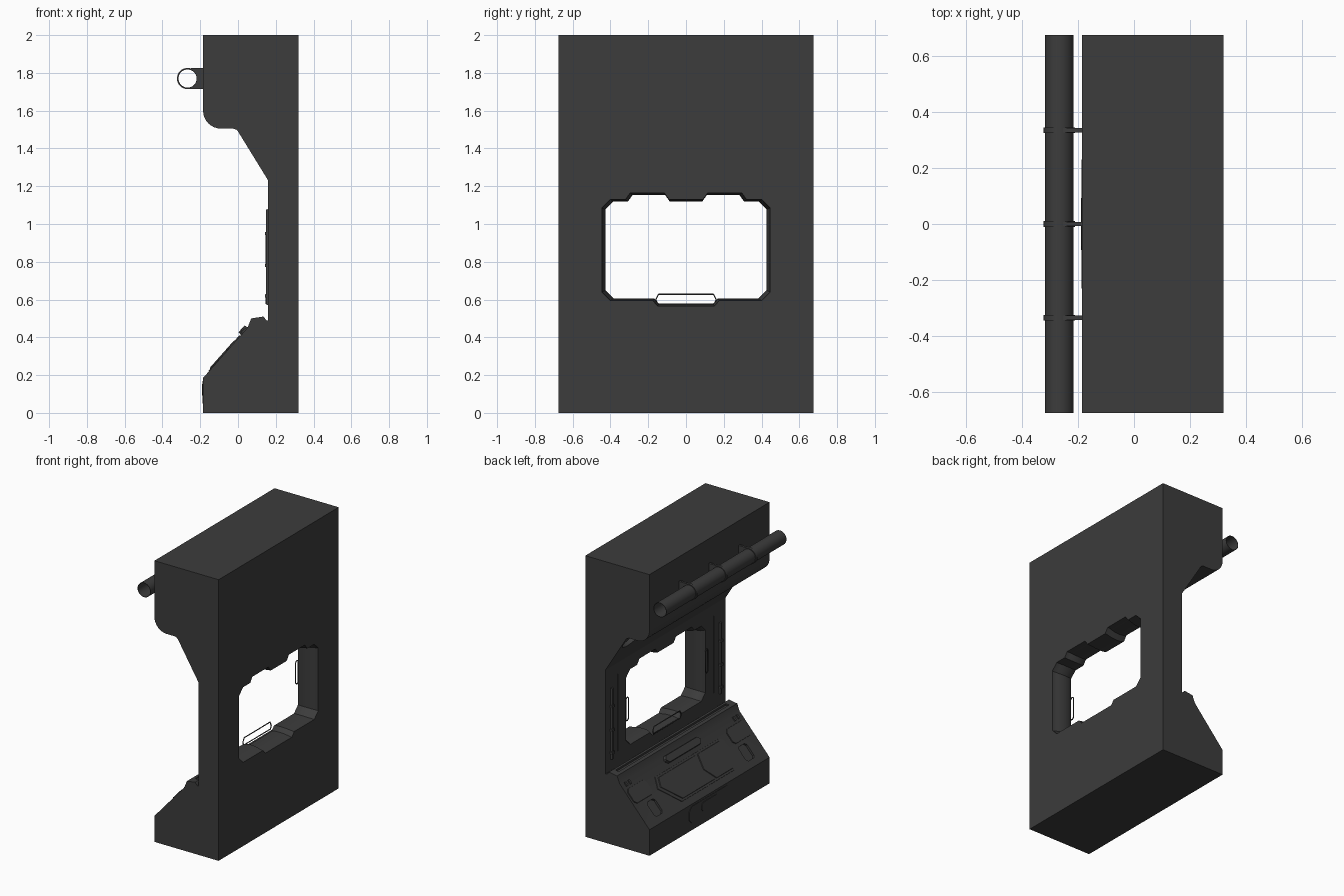
import bpy, bmesh
from math import sin, cos, pi, tau, radians
from mathutils import Vector

if "Cube" in bpy.data.objects:
    bpy.data.objects.remove(bpy.data.objects["Cube"])

dark = bpy.data.materials.new("dark_grey")
dark.diffuse_color = (0.045, 0.045, 0.045, 1)
dark.use_nodes = True
dark.node_tree.nodes["Principled BSDF"].inputs["Base Color"].default_value = dark.diffuse_color


def finish(bm, name, smooth=True):
    bmesh.ops.recalc_face_normals(bm, faces=bm.faces)
    me = bpy.data.meshes.new(name)
    bm.to_mesh(me)
    bm.free()
    ob = bpy.data.objects.new(name, me)
    bpy.context.collection.objects.link(ob)
    me.materials.append(dark)
    if smooth:
        shade(ob)
    return ob


def select(ob):
    bpy.ops.object.select_all(action='DESELECT')
    ob.select_set(True)
    bpy.context.view_layer.objects.active = ob


def shade(ob):
    select(ob)
    bpy.ops.object.shade_smooth_by_angle(angle=radians(30))


def loft(name, rings, closed=False):
    """Skin equal-length rings; cap the ends unless the rings form a closed loop."""
    bm = bmesh.new()
    vs = [[bm.verts.new(p) for p in r] for r in rings]
    n = len(rings[0])
    pairs = list(zip(vs, vs[1:])) + ([(vs[-1], vs[0])] if closed else [])
    for a, b in pairs:
        for i in range(n):
            bm.faces.new((a[i], a[(i + 1) % n], b[(i + 1) % n], b[i]))
    if not closed:
        bm.faces.new(vs[0])
        bm.faces.new(vs[-1])
    return finish(bm, name)


def prism(name, pts, frame, low, high, inset=0.0):
    """Extrude a 2D outline along the frame normal, optionally tapering the top."""
    o, u, v = (Vector(a) for a in frame)
    n = u.cross(v)
    cx = sum(p[0] for p in pts) / len(pts)
    cy = sum(p[1] for p in pts) / len(pts)

    def sh(a, c):
        return a - inset * ((a > c) - (a < c))
    return loft(name, [[o + u * a + v * b + n * low for a, b in pts],
                       [o + u * sh(a, cx) + v * sh(b, cy) + n * high for a, b in pts]])


def rect(a0, a1, b0, b1, c=0.0):
    if not c:
        return [(a0, b0), (a1, b0), (a1, b1), (a0, b1)]
    return [(a0 + c, b0), (a1 - c, b0), (a1, b0 + c), (a1, b1 - c),
            (a1 - c, b1), (a0 + c, b1), (a0, b1 - c), (a0, b0 + c)]


def cut(target, cutter):
    cutter.hide_render = True
    m = target.modifiers.new("cut", 'BOOLEAN')
    m.object, m.solver, m.operation = cutter, 'EXACT', 'DIFFERENCE'
    select(target)
    bpy.ops.object.modifier_apply(modifier=m.name)
    bpy.data.objects.remove(cutter)


def wire(name, pts, r=0.004):
    cu = bpy.data.curves.new(name, 'CURVE')
    cu.dimensions, cu.bevel_depth, cu.bevel_resolution = '3D', r, 1
    sp = cu.splines.new('POLY')
    sp.points.add(len(pts) - 1)
    for p, co in zip(sp.points, pts):
        p.co = (*co, 1)
    sp.use_cyclic_u = True
    ob = bpy.data.objects.new(name, cu)
    bpy.context.collection.objects.link(ob)
    cu.materials.append(dark)
    select(ob)
    bpy.ops.object.convert(target='MESH')


def ring(name, x, z, ro, ri, y0, y1, seg=32):
    rings = [[(x + r * cos(k), y, z + r * sin(k)) for r, y in
              ((ro, y0), (ro, y1), (ri, y1), (ri, y0))]
             for k in (tau * i / seg for i in range(seg))]
    return loft(name, rings, closed=True)


# Reference planes: wall side, sloped console, vertical panel, kick plate, overhang slope
SIDE = ((0, 0, 0), (1, 0, 0), (0, 0, 1))
sl = Vector((0.235, 0, 0.265)).normalized()
CONSOLE = ((-0.185, 0, 0.185), (0, -1, 0), sl)
WALL = ((0.16, 0, 0), (0, -1, 0), (0, 0, 1))
KICK = ((-0.185, 0, 0), (0, -1, 0), (0, 0, 1))
OVER = ((0, 0, 1.49), (0, -1, 0), Vector((-0.16, 0, 0.26)).normalized())

# Wall body from its side profile
profile = [(0.32, 0), (0.32, 2), (-0.185, 2)]
profile += [(-0.09 - 0.095 * cos(a), 1.6 - 0.095 * sin(a)) for a in (pi / 2 * i / 8 for i in range(9))]
profile += [(-0.025, 1.505), (-0.01, 1.50), (0, 1.49), (0.16, 1.23), (0.16, 0.49), (0.15, 0.49),
            (0.135, 0.51), (0.07, 0.50), (0.05, 0.45), (-0.185, 0.185), (-0.185, 0)]
wall = prism("wall_body", profile, SIDE, -0.675, 0.675)

# Notched window tunnel, pinched in the middle
half = [(0.09, 1.13), (0.115, 1.165), (0.295, 1.165), (0.32, 1.13), (0.40, 1.13), (0.445, 1.085),
        (0.445, 0.64), (0.40, 0.595), (0.175, 0.595), (0.15, 0.565)]
outline = half + [(-y, z) for y, z in reversed(half)]
steps = [(0.35, 1), (0.31, 1), (0.285, 0.985), (0.26, 0.968), (0.22, 0.96),
         (0.19, 0.968), (0.17, 0.985), (0.155, 1.01), (0.10, 1.01)]
cut(wall, loft("window_cutter", [[(x, y * s, 0.865 + (z - 0.865) * s) for y, z in outline]
                                 for x, s in steps]))

# Pockets, seams and lip slot
for s in (-1, 1):
    def span(a, b):
        return sorted((s * a, s * b))
    lens = [(s * 0.57 + 0.085 * cos(k), -0.07 + 0.05 * sin(k)) for k in (tau * i / 16 for i in range(16))]
    cut(wall, prism("lamp_pocket_cutter", lens, OVER, -0.03, 0.05))
    cut(wall, prism("console_notch_cutter", rect(*span(0.47, 0.56), 0.05, 0.16, 0.015), CONSOLE, -0.015, 0.05))
    cut(wall, prism("wall_seam_cutter", rect(*span(0.535, 0.543), 0.60, 1.15), WALL, -0.006, 0.03))
cut(wall, prism("lip_slot_cutter", [(0.095, 0.495), (0.12, 0.495), (0.12, 0.53), (0.095, 0.53)],
                SIDE, -0.62, 0.62))
shade(wall)

# Raised console panels, split by a kinked gap
prism("console_base_plate", [(-0.40, 0.20), (-0.27, 0.045), (0.33, 0.045), (0.395, 0.12),
                             (0.395, 0.25), (0.36, 0.275), (-0.36, 0.275)], CONSOLE, -0.01, 0.004, 0.003)
prism("console_left_panel", [(-0.37, 0.20), (-0.25, 0.06), (0.11, 0.06), (0.05, 0.15),
                             (0.08, 0.26), (-0.34, 0.26)], CONSOLE, 0, 0.009, 0.003)
prism("console_right_panel", [(0.13, 0.06), (0.32, 0.06), (0.375, 0.125), (0.375, 0.24),
                              (0.35, 0.26), (0.10, 0.26), (0.07, 0.15)], CONSOLE, 0, 0.009, 0.003)
prism("console_top_box", rect(-0.2, 0.2, 0.30, 0.36, 0.02), CONSOLE, -0.02, 0.02, 0.006)
for s, side in ((-1, "left"), (1, "right")):
    prism(f"console_{side}_plate", rect(*sorted((s * 0.45, s * 0.66)), 0.185, 0.30, 0.02),
          CONSOLE, -0.01, 0.006, 0.003)
    for k in (0.58, 0.62):
        prism(f"{side}_latch", rect(*sorted((s * k, s * (k + 0.015))), 0.315, 0.345), CONSOLE, -0.01, 0.009)

# Kick plate
prism("kick_plate", rect(-0.23, 0.23, 0.05, 0.17, 0.03), KICK, -0.005, 0.002)
prism("kick_hatch", rect(-0.095, 0.095, 0.09, 0.155, 0.015), KICK, -0.005, 0.005, 0.002)

# Vertical trim strips and grab loops around the window
for s, side in ((-1, "left"), (1, "right")):
    a0, a1 = sorted((s * 0.60, s * 0.62))
    prism(f"{side}_strip", rect(a0, a1, 0.57, 1.08), WALL, -0.005, 0.013, 0.004)
    for z in (0.62, 0.78, 0.95):
        prism(f"{side}_strip_clip", rect(a0 - 0.005, a1 + 0.005, z - 0.008, z + 0.008), WALL, -0.005, 0.018)
    wire(f"{side}_grab_loop", [(0.15, -s * y, z) for y, z in
                              rect(0.433, 0.462, 0.785, 0.95, 0.01)])
wire("bottom_grab_loop", [(0.15, y, z) for y, z in
                          ((-0.16, 0.60), (-0.145, 0.628), (0.145, 0.628), (0.16, 0.60),
                           (0.15, 0.577), (-0.15, 0.577))])

# Hollow pipe with three clamps
PX, PZ = -0.267, 1.77
ring("pipe", PX, PZ, 0.051, 0.048, -0.675, 0.675)
for y in (-0.335, 0, 0.335):
    ring("pipe_clamp", PX, PZ, 0.056, 0.049, y - 0.01, y + 0.01)
    arc = [(PX + 0.052 * cos(a), PZ + 0.052 * sin(a)) for a in (pi / 2 - pi * i / 12 for i in range(13))]
    prism("clamp_bracket", arc + [(PX + 0.02, PZ - 0.055), (-0.18, PZ - 0.055),
                                  (-0.18, PZ + 0.055), (PX + 0.02, PZ + 0.055)], SIDE, -y - 0.008, -y + 0.008)
